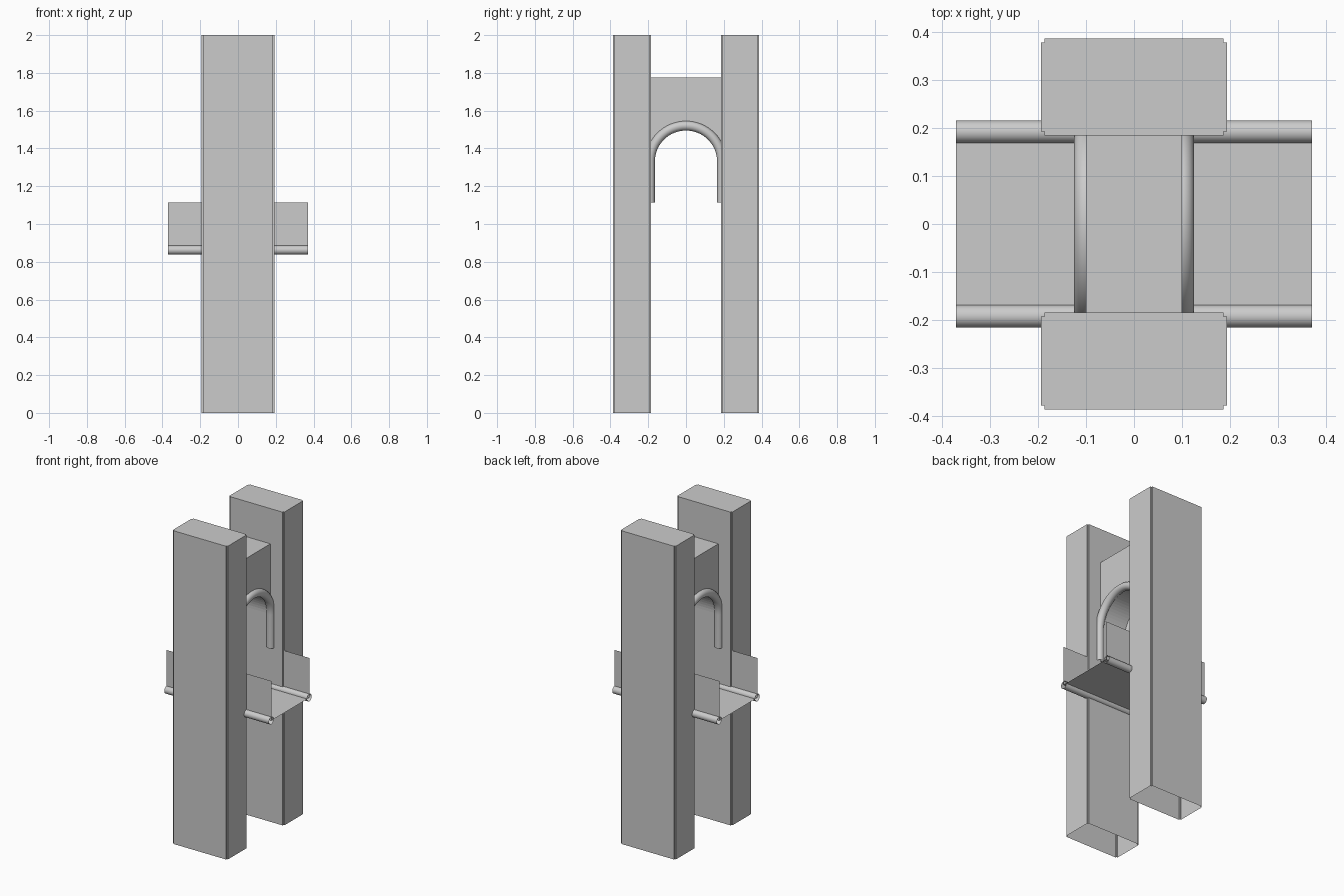
import bpy
import bmesh
from math import cos, sin, pi

cube = bpy.data.objects.get("Cube")
if cube:
    bpy.data.objects.remove(cube)

# One pale stone grey for every part
grey = bpy.data.materials.new("stone_grey")
grey.use_nodes = True
colour = (0.6, 0.6, 0.6, 1)
grey.diffuse_color = colour
grey.node_tree.nodes["Principled BSDF"].inputs["Base Color"].default_value = colour


def finish(name, bm, smooth=False):
    bmesh.ops.recalc_face_normals(bm, faces=bm.faces)
    mesh = bpy.data.meshes.new(name)
    bm.to_mesh(mesh)
    bm.free()
    mesh.materials.append(grey)
    for face in mesh.polygons:
        face.use_smooth = smooth
    obj = bpy.data.objects.new(name, mesh)
    bpy.context.collection.objects.link(obj)
    return obj


def extrude(name, outline, offset, open_base=False):
    """Push a flat outline along an offset to make a solid."""
    bm = bmesh.new()
    base = bm.faces.new([bm.verts.new(p) for p in outline])
    sides = bmesh.ops.extrude_face_region(bm, geom=[base], use_keep_orig=True)
    verts = [v for v in sides["geom"] if isinstance(v, bmesh.types.BMVert)]
    bmesh.ops.translate(bm, verts=verts, vec=offset)
    if open_base:
        bmesh.ops.delete(bm, geom=[base], context="FACES_ONLY")
    return finish(name, bm)


def sweep(name, rings):
    """Join rings of points into an open, smooth tube."""
    bm = bmesh.new()
    loops = [[bm.verts.new(p) for p in ring] for ring in rings]
    for a, b in zip(loops, loops[1:]):
        for i in range(len(a)):
            j = (i + 1) % len(a)
            bm.faces.new((a[i], a[j], b[j], b[i]))
    return finish(name, bm, smooth=True)


def sheet(name, corners):
    bm = bmesh.new()
    bm.faces.new([bm.verts.new(p) for p in corners])
    return finish(name, bm)


# Main sizes
HALF_X, MID_Y, HALF_Y, NOTCH = 0.194, 0.285, 0.101, 0.008
DECK_X, DECK_Z, RAIL_Y, RAIL_R = 0.37, 0.862, 0.192, 0.0235
SPRING, LEG_Z, PANEL_X = 1.33, 1.115, 0.1
TURN = [2 * pi * i / 24 for i in range(24)]
ARC = [pi * i / 32 for i in range(33)]

for side, word in ((-1, "front"), (1, "back")):
    # Hollow tower with notched corners, open underneath
    outline = []
    for sx, sy in ((1, 1), (-1, 1), (-1, -1), (1, -1)):
        corner = [(HALF_X, HALF_Y - NOTCH),
                  (HALF_X - NOTCH, HALF_Y - NOTCH),
                  (HALF_X - NOTCH, HALF_Y)]
        if sx * sy < 0:
            corner.reverse()
        outline += [(sx * x, side * MID_Y + sy * y, 0) for x, y in corner]
    extrude(word + "_tower", outline, (0, 0, 2), open_base=True)

    # Deck rail tube and the thin parapet above it
    y0 = side * RAIL_Y
    sweep(word + "_deck_rail",
          [[(x, y0 + RAIL_R * cos(t), DECK_Z + RAIL_R * sin(t)) for t in TURN]
           for x in (-DECK_X, DECK_X)])
    sheet(word + "_parapet",
          [(-DECK_X, y0, DECK_Z), (DECK_X, y0, DECK_Z),
           (DECK_X, y0, LEG_Z), (-DECK_X, y0, LEG_Z)])

# Deck sheet
sheet("deck", [(-DECK_X, -RAIL_Y, DECK_Z), (DECK_X, -RAIL_Y, DECK_Z),
               (DECK_X, RAIL_Y, DECK_Z), (-DECK_X, RAIL_Y, DECK_Z)])

# Arched panel joining the towers
soffit = 0.178
profile = [(RAIL_Y, LEG_Z), (RAIL_Y, 1.775), (-RAIL_Y, 1.775), (-RAIL_Y, LEG_Z),
           (-soffit, LEG_Z)]
profile += [(-soffit * cos(a), SPRING + soffit * sin(a)) for a in ARC]
profile.append((soffit, LEG_Z))
extrude("arch_panel", [(-PANEL_X, y, z) for y, z in profile], (2 * PANEL_X, 0, 0))

# Round moulding along both edges of the arch
arch_r, tube_r = 0.19, 0.025
for side, word in ((-1, "right"), (1, "left")):
    stations = [(0, LEG_Z)] + [(a, SPRING) for a in ARC] + [(pi, LEG_Z)]
    sweep(word + "_arch_moulding",
          [[(side * PANEL_X + tube_r * cos(t),
             -(arch_r + tube_r * sin(t)) * cos(a),
             z + (arch_r + tube_r * sin(t)) * sin(a)) for t in TURN]
           for a, z in stations])
